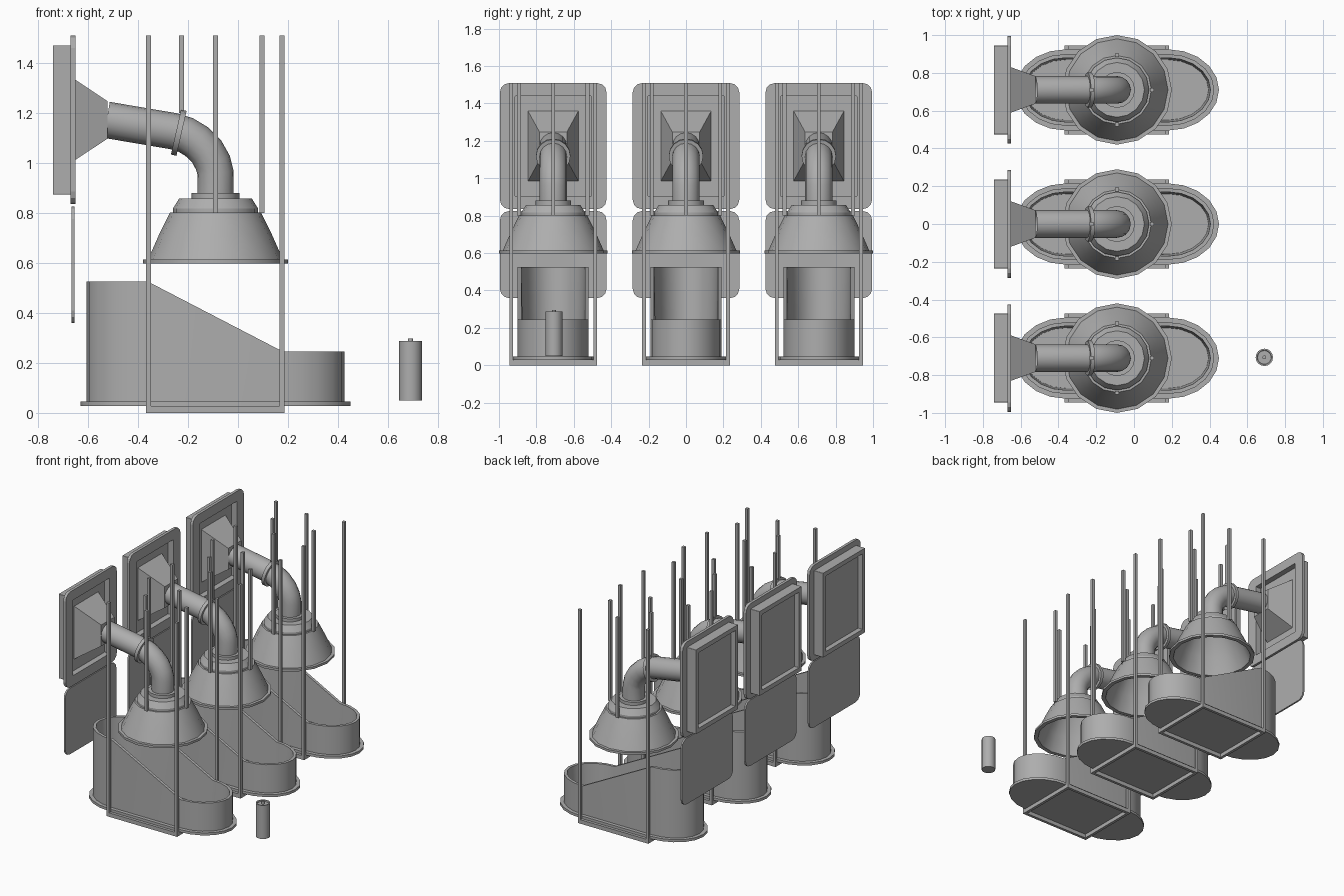
import bpy, bmesh, math
from mathutils import Vector

cube = bpy.data.objects.get("Cube")
if cube:
    bpy.data.objects.remove(cube, do_unlink=True)

grey = bpy.data.materials.new("plain_grey")
grey.use_nodes = True
grey.diffuse_color = (0.42, 0.42, 0.42, 1)
grey.node_tree.nodes["Principled BSDF"].inputs["Base Color"].default_value = (0.42, 0.42, 0.42, 1)

CX = -0.09           # axis of the hood and the pipe
SIDES = 16


def loft(name, loops, y=0, caps=(True, True), ring=False):
    """Skin a list of equally long closed loops; ring joins last to first."""
    bm = bmesh.new()
    rows = [[bm.verts.new((p[0], p[1] + y, p[2])) for p in loop] for loop in loops]
    pairs = list(zip(rows, rows[1:]))
    if ring:
        pairs.append((rows[-1], rows[0]))
    for a, b in pairs:
        for i in range(len(a)):
            j = (i + 1) % len(a)
            bm.faces.new((a[i], a[j], b[j], b[i]))
    if not ring:
        for row, cap in zip((rows[0], rows[-1]), caps):
            if cap:
                bm.faces.new(row)
    bmesh.ops.recalc_face_normals(bm, faces=bm.faces)
    mesh = bpy.data.meshes.new(name)
    bm.to_mesh(mesh)
    bm.free()
    mesh.materials.append(grey)
    ob = bpy.data.objects.new(name, mesh)
    bpy.context.collection.objects.link(ob)
    return ob


def box(name, x0, x1, y0, y1, z0, z1, y=0):
    loops = [[(x0, y0, z), (x1, y0, z), (x1, y1, z), (x0, y1, z)] for z in (z0, z1)]
    return loft(name, loops, y)


def rod(name, x, yc, z0, z1, y=0, h=0.01):
    return box(name, x - h, x + h, yc - h, yc + h, z0, z1, y)


def circle(r, z, cx=CX):
    return [(cx + r * math.sin(t), r * math.cos(t), z)
            for t in (2 * math.pi * i / SIDES for i in range(SIDES))]


def rounded_rect(x, hy, hz, zc, r):
    """Rounded rectangle facing along x."""
    pts = []
    for q, (sy, sz) in enumerate(((1, 1), (-1, 1), (-1, -1), (1, -1))):
        for k in range(4):
            a = math.pi / 2 * (q + k / 3)
            pts.append((x, sy * (hy - r) + r * math.cos(a), zc + sz * (hz - r) + r * math.sin(a)))
    return pts


def rim_height(x):
    t = min(max((x + 0.36) / 0.54, 0), 1)
    return 0.525 - 0.28 * t


def trough_outline(grow, z=None):
    """Straight sides with half-elliptical ends; z None follows the sloped rim."""
    pts, n = [], 10
    for sign, x0 in ((1, 0.18), (-1, -0.36)):
        for k in range(n + 1):
            a = math.pi * (k / n - 0.5)
            x = x0 + sign * (0.245 + grow) * math.cos(a)
            pts.append((x, sign * (0.19 + grow) * math.sin(a), rim_height(x) if z is None else z))
    return pts


def tube(name, path, r, y, caps=(False, False)):
    """Sweep a circle along points lying in the xz plane."""
    pts = [Vector((x, 0, z)) for x, z in path]
    loops = []
    for i, p in enumerate(pts):
        d = (pts[min(i + 1, len(pts) - 1)] - pts[max(i - 1, 0)]).normalized()
        n = Vector((-d.z, 0, d.x))
        loops.append([p + n * r * math.cos(t) + Vector((0, r * math.sin(t), 0))
                      for t in (2 * math.pi * k / SIDES for k in range(SIDES))])
    return loft(name, loops, y, caps)


def smooth(objs):
    bpy.ops.object.select_all(action='DESELECT')
    for ob in objs:
        ob.select_set(True)
    bpy.context.view_layer.objects.active = objs[0]
    bpy.ops.object.shade_smooth_by_angle(angle=math.radians(30))


hood_profile = [(0.29, 0.597), (0.29, 0.613), (0.27, 0.613), (0.225, 0.715), (0.182, 0.802),
                (0.17, 0.802), (0.17, 0.818), (0.145, 0.858), (0.095, 0.858), (0.095, 0.88),
                (0.068, 0.88), (0.068, 0.85), (0.13, 0.85), (0.165, 0.8), (0.215, 0.71),
                (0.262, 0.597)]
pipe_path = [(CX, 0.86), (CX, 0.96), (-0.1, 1.0), (-0.125, 1.045), (-0.165, 1.085),
             (-0.21, 1.112), (-0.26, 1.127), (-0.525, 1.172)]


def station(y):
    rounded = []
    # Trough: base plate and sloped open shell
    rounded.append(loft("trough_base", [trough_outline(0.025, 0.028), trough_outline(0.025, 0.046)], y))
    rounded.append(loft("trough_shell", [trough_outline(0, 0.046), trough_outline(0),
                                         trough_outline(-0.02), trough_outline(-0.03, 0.06)], y))
    # Support frame with four posts
    for s in (-1, 1):
        box("frame_long_bar", -0.365, 0.185, s * 0.225 - 0.01, s * 0.225 + 0.01, 0, 0.028, y)
        for x in (-0.357, 0.175):
            rod("frame_post", x, s * 0.225, 0, 1.51, y)
    for x in (-0.357, 0.175):
        box("frame_cross_bar", x - 0.01, x + 0.01, -0.22, 0.22, 0, 0.028, y)
    # Hood and its hanging rods
    rounded.append(loft("hood", [circle(r, z) for r, z in hood_profile], y, ring=True))
    for x, yc, z in ((CX, 0.183, 0.8), (CX, -0.183, 0.8), (CX + 0.185, 0, 0.8), (-0.225, 0, 1.2)):
        rod("hanger_rod", x, yc, z, 1.51, y)
    # Bent pipe with clamp ring
    rounded.append(tube("pipe", pipe_path, 0.073, y))
    rounded.append(tube("pipe_clamp", [(-0.226, 1.118), (-0.248, 1.123)], 0.092, y, (True, True)))
    # Transition from the pipe to the wall box
    loft("duct_transition", [[(x, -h, zc - v), (x, h, zc - v), (x, h, zc + v), (x, -h, zc + v)]
                             for x, h, v, zc in ((-0.522, 0.073, 0.075, 1.172),
                                                 (-0.692, 0.135, 0.188, 1.172))], y)
    # Wall flange, box and inner panel
    zc = 1.172
    loft("wall_flange", [rounded_rect(x, hy, hz, zc, r) for x, hy, hz, r in (
        (-0.67, 0.285, 0.337, 0.05), (-0.65, 0.285, 0.337, 0.05),
        (-0.65, 0.205, 0.267, 0.004), (-0.67, 0.205, 0.267, 0.004))], y, ring=True)
    loft("wall_box", [rounded_rect(x, hy, hz, zc, 0.003) for x, hy, hz in (
        (-0.74, 0.235, 0.298), (-0.668, 0.235, 0.298),
        (-0.668, 0.205, 0.267), (-0.74, 0.205, 0.267))], y, ring=True)
    box("wall_panel", -0.705, -0.69, -0.21, 0.21, zc - 0.27, zc + 0.27, y)
    # Loose plate below the wall box
    loft("lower_plate", [rounded_rect(x, 0.285, 0.233, 0.592, 0.05) for x in (-0.666, -0.654)], y)
    smooth(rounded)


for offset in (-0.71, 0, 0.71):
    station(offset)

# Small canister standing apart, with a recessed top and a nozzle
canister = [(0.046, 0.05), (0.046, 0.287), (0.038, 0.287), (0.036, 0.278)]
parts = [loft("canister", [circle(r, z, 0.69) for r, z in canister], -0.706),
         loft("canister_nozzle", [circle(0.01, z, 0.69) for z in (0.275, 0.297)], -0.706)]
smooth(parts)
